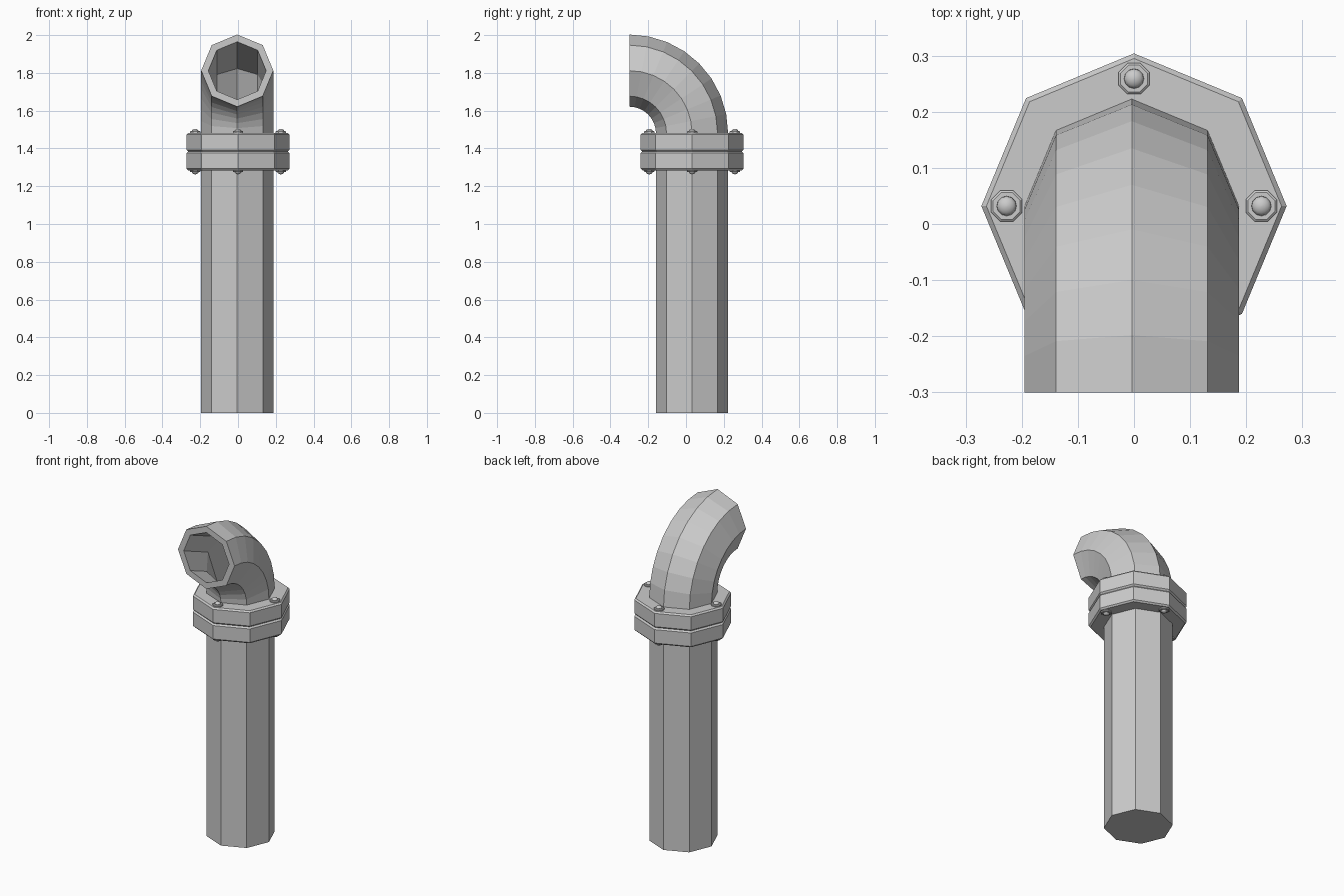
import bpy, bmesh
from math import sin, cos, pi, radians

cube = bpy.data.objects.get("Cube")
if cube:
    bpy.data.objects.remove(cube, do_unlink=True)

SIDES = 8
PIPE_X, AXIS_Y = -0.004, 0.032
BEND_Y, BEND_Z, BEND_R = -0.30, 1.48, 0.332
OUTER, INNER = 0.191, 0.153

grey = bpy.data.materials.new("pipe_grey")
grey.use_nodes = True
COLOUR = (0.6, 0.6, 0.6, 1)
grey.diffuse_color = COLOUR
grey.node_tree.nodes["Principled BSDF"].inputs["Base Color"].default_value = COLOUR


def finish(bm, name):
    bmesh.ops.recalc_face_normals(bm, faces=bm.faces)
    mesh = bpy.data.meshes.new(name)
    bm.to_mesh(mesh)
    bm.free()
    mesh.materials.append(grey)
    obj = bpy.data.objects.new(name, mesh)
    bpy.context.collection.objects.link(obj)
    return obj


def loft(name, rings):
    """Bridge rings of points and cap both ends."""
    bm = bmesh.new()
    loops = [[bm.verts.new(p) for p in ring] for ring in rings]
    for a, b in zip(loops, loops[1:]):
        n = len(a)
        for i in range(n):
            j = (i + 1) % n
            bm.faces.new((a[i], a[j], b[j], b[i]))
    bm.faces.new(loops[0])
    bm.faces.new(loops[-1])
    return finish(bm, name)


def flat_ring(x, y, z, r, n=SIDES, turn=0):
    return [(x + r * sin(turn + 2 * pi * i / n),
             y + r * cos(turn + 2 * pi * i / n), z) for i in range(n)]


def bend_ring(degrees, r):
    t = radians(degrees)
    ring = []
    for i in range(SIDES):
        a = 2 * pi * i / SIDES
        reach = BEND_R + r * cos(a)
        ring.append((PIPE_X + r * sin(a), BEND_Y + reach * cos(t), BEND_Z + reach * sin(t)))
    return ring


# Pipe: straight riser, elbow, mouth rim and hollow bore
rings = [flat_ring(PIPE_X, AXIS_Y, 0, OUTER)]
rings += [bend_ring(90 * i / 8, OUTER) for i in range(9)]
rings += [bend_ring(d, INNER) for d in (90, 45, 0)]
loft("bent_pipe", rings)


# Pair of chamfered flange plates
def flange(name, low, high, r=0.272, c=0.009):
    loft(name, [flat_ring(0, AXIS_Y, z, rad) for z, rad in
                ((low, r - c), (low + c, r), (high - c, r), (high, r - c))])


flange("lower_flange", 1.284, 1.384)
flange("upper_flange", 1.384, 1.483)


# Bolts: chamfered washer and domed head, above and below the flanges
def bolt(name, x, y, z, up):
    washer = ((-0.005, 0.030), (0.006, 0.030), (0.009, 0.026))
    loft(name + "_washer", [flat_ring(x, y, z + up * h, r, 8, pi / 8) for h, r in washer])
    dome = [flat_ring(x, y, z + up * (0.008 + 0.013 * sin(a)), 0.018 * cos(a), 12)
            for a in (0, 0.4, 0.8, 1.2, 1.5)]
    obj = loft(name + "_head", dome)
    for p in obj.data.polygons:
        p.use_smooth = True


for i, place in enumerate(("back", "left", "front", "right")):
    bx = 0.227 * sin(i * pi / 2)
    by = AXIS_Y + 0.227 * cos(i * pi / 2)
    bolt(place + "_top_bolt", bx, by, 1.483, 1)
    bolt(place + "_bottom_bolt", bx, by, 1.284, -1)
